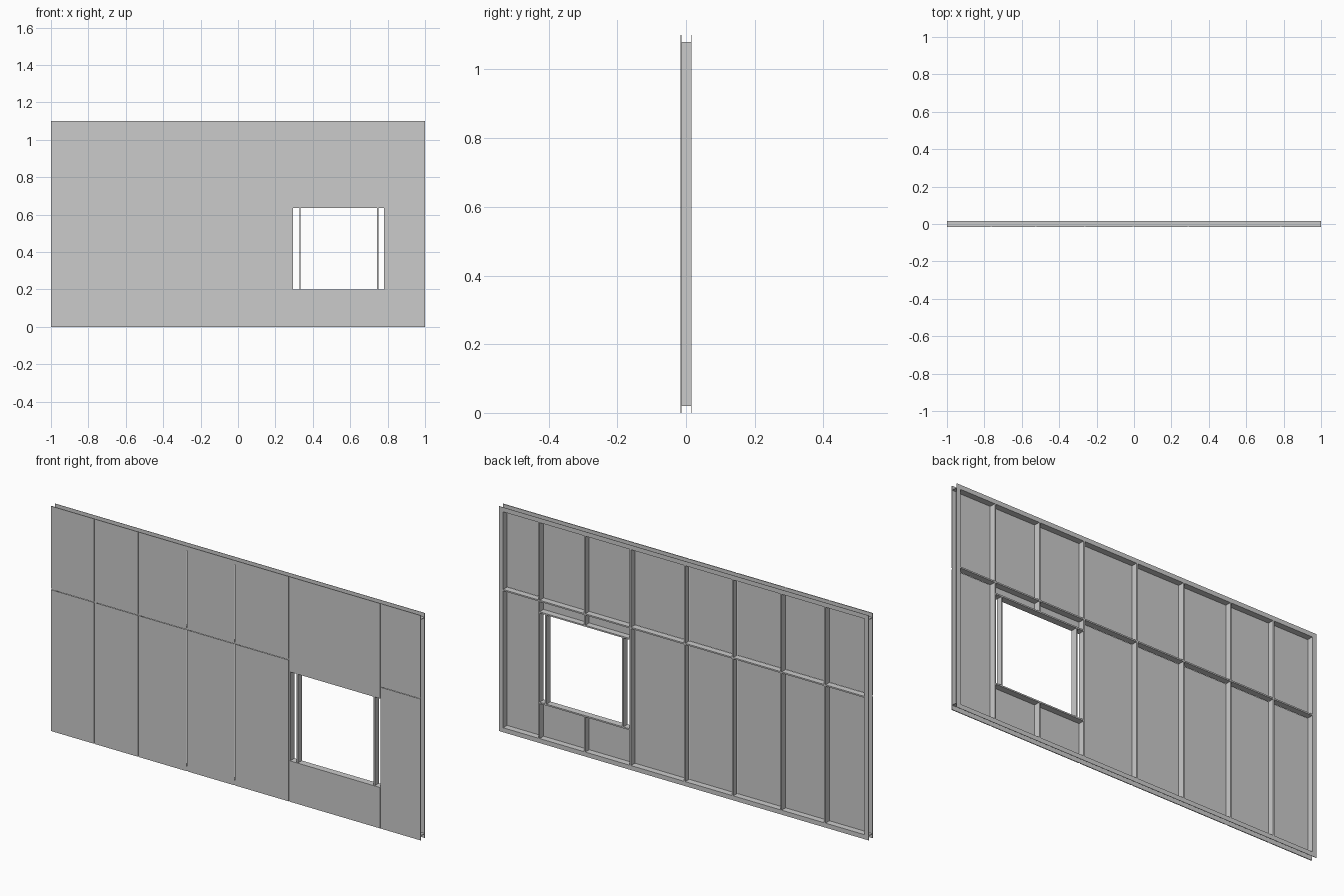
import bpy, bmesh
from mathutils import Vector

if "Cube" in bpy.data.objects:
    bpy.data.objects.remove(bpy.data.objects["Cube"])

H = 1.10                     # panel height
YF, YB = -0.0165, 0.0165     # front and back planes
YS = -0.0140                 # back of the cladding
LIP = 0.022                  # outward lip of the edge channels
T = 0.0015                   # channel metal
RIB = 0.007                  # rib thickness
GAP = 0.008                  # joint between cladding sheets
MID = 0.695                  # height of the middle rail
WX0, WX1, WZ0, WZ1 = 0.288, 0.786, 0.20, 0.635


def finish(name, bm):
    bmesh.ops.recalc_face_normals(bm, faces=bm.faces)
    me = bpy.data.meshes.new(name)
    bm.to_mesh(me)
    bm.free()
    ob = bpy.data.objects.new(name, me)
    bpy.context.collection.objects.link(ob)
    return ob


def box(name, x0, x1, y0, y1, z0, z1):
    bm = bmesh.new()
    bmesh.ops.create_cube(bm, size=1)
    for v in bm.verts:
        v.co = Vector(((x0 + x1) / 2 + v.co.x * (x1 - x0),
                       (y0 + y1) / 2 + v.co.y * (y1 - y0),
                       (z0 + z1) / 2 + v.co.z * (z1 - z0)))
    return finish(name, bm)


def channel(name, start, out, along):
    """U channel: web at start, lips pointing along out, swept along a vector."""
    prof = [(YS, 0), (YB, 0), (YB, LIP), (YB - T, LIP), (YB - T, T),
            (YS + T, T), (YS + T, LIP), (YS, LIP)]
    bm = bmesh.new()
    f = bm.faces.new([bm.verts.new(Vector(start) + Vector((0, y, 0)) + Vector(out) * d)
                      for y, d in prof])
    r = bmesh.ops.extrude_face_region(bm, geom=[f])
    bmesh.ops.translate(bm, vec=Vector(along),
                        verts=[g for g in r["geom"] if isinstance(g, bmesh.types.BMVert)])
    return finish(name, bm)


# Perimeter channels, open outwards
channel("top_track", (-1, 0, H - LIP), (0, 0, 1), (2, 0, 0))
channel("bottom_track", (-1, 0, LIP), (0, 0, -1), (2, 0, 0))
for side, s in (("left", -1), ("right", 1)):
    channel(side + "_end_channel", (s * (1 - LIP), 0, LIP), (s, 0, 0), (0, 0, H - 2 * LIP))

# Cladding sheets, one column at a time with open joints
joints = [-1, -0.763, -0.526, -0.264, -0.004, 0.290, 0.784, 1]
for i, (a, b) in enumerate(zip(joints, joints[1:])):
    x0 = a + (GAP / 2 if a > -1 else 0)
    x1 = b - (GAP / 2 if b < 1 else 0)
    low, high = MID - GAP / 2, MID + GAP / 2
    if i == 5:
        x0, x1, low, high = WX0 + 0.005, WX1 - 0.005, WZ0, WZ1
    box(f"lower_sheet_{i}", x0, x1, YF, YS, 0, low)
    box(f"upper_sheet_{i}", x0, x1, YF, YS, high, H)

# Middle rail
box("middle_rail", -1 + LIP, 1 - LIP, YS, YB, MID - RIB / 2, MID + RIB / 2)

# Vertical ribs behind each joint, cut at the middle rail
lo, hi = LIP, H - LIP
for i, x in enumerate(joints[1:-1]):
    box(f"lower_rib_{i}", x - RIB / 2, x + RIB / 2, YS, YB, lo, MID - RIB / 2)
    box(f"upper_rib_{i}", x - RIB / 2, x + RIB / 2, YS, YB, MID + RIB / 2, hi)

# Short ribs above and below the window
xm = (WX0 + WX1) / 2
for name, z0, z1 in (("sill_rib", lo, WZ0 - RIB), ("header_rib", WZ1 + RIB, MID - RIB / 2),
                     ("top_rib", MID + RIB / 2, hi)):
    box(name, xm - RIB / 2, xm + RIB / 2, YS, YB, z0, z1)

# Window sill, header and inner posts
box("window_sill", WX0, WX1, YS, YB, WZ0 - RIB, WZ0)
box("window_header", WX0, WX1, YS, YB, WZ1, WZ1 + RIB)
for side, x in (("left", 0.331), ("right", 0.747)):
    box(side + "_window_post", x - RIB / 2, x + RIB / 2, YS, YB, WZ0, WZ1)
